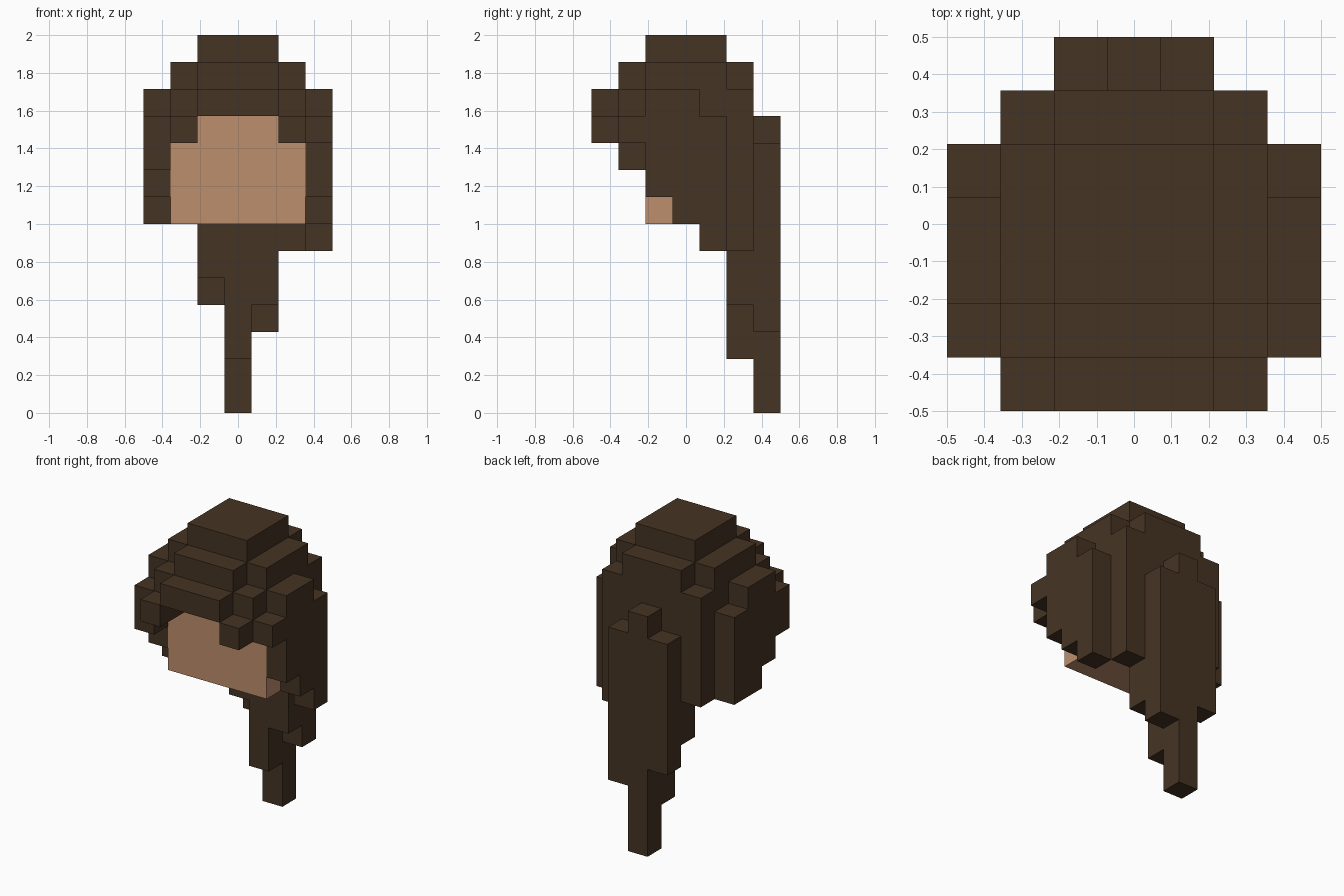
import bpy, bmesh
from mathutils import Vector

cube = bpy.data.objects.get("Cube")
if cube:
    bpy.data.objects.remove(cube, do_unlink=True)

U = 1 / 7  # edge length of one block


def material(name, rgb):
    m = bpy.data.materials.new(name)
    m.use_nodes = True
    m.diffuse_color = (*rgb, 1)
    bsdf = m.node_tree.nodes["Principled BSDF"]
    bsdf.inputs["Base Color"].default_value = (*rgb, 1)
    bsdf.inputs["Roughness"].default_value = 0.9
    return m


def blocks(name, mat, boxes):
    """Union of block boxes (x0, x1, y0, y1, z0, z1) as one outer skin."""
    cells = {(x, y, z) for a, b, c, d, e, f in boxes
             for x in range(a, b) for y in range(c, d) for z in range(e, f)}
    bm = bmesh.new()
    verts = {}

    def vert(p):
        if p not in verts:
            verts[p] = bm.verts.new(((p[0] - 3.5) * U, (p[1] - 3.5) * U, p[2] * U))
        return verts[p]

    for cell in sorted(cells):
        for axis in range(3):
            for side in (0, 1):
                near = list(cell)
                near[axis] += 2 * side - 1
                if tuple(near) in cells:
                    continue
                u, v = (axis + 1) % 3, (axis + 2) % 3
                loop = []
                for du, dv in ((0, 0), (1, 0), (1, 1), (0, 1)):
                    p = list(cell)
                    p[axis] += side
                    p[u] += du
                    p[v] += dv
                    loop.append(vert(tuple(p)))
                bm.faces.new(loop if side else loop[::-1])
    # Merge flat areas into large faces
    bmesh.ops.dissolve_limit(bm, angle_limit=0.01, verts=bm.verts[:], edges=bm.edges[:])
    me = bpy.data.meshes.new(name)
    bm.to_mesh(me)
    bm.free()
    me.materials.append(mat)
    ob = bpy.data.objects.new(name, me)
    bpy.context.collection.objects.link(ob)
    return ob


hair_brown = material("dark brown hair", (0.060, 0.034, 0.017))
skin_tan = material("tan skin", (0.515, 0.271, 0.153))

# Head with the face at the front
blocks("head", skin_tan, [(1, 6, 2, 5, 7, 10), (2, 5, 2, 5, 10, 11)])

# Hair: stepped crown
crown = [(2, 5, 2, 5, 13, 14),
         (1, 6, 2, 5, 12, 13), (2, 5, 1, 6, 12, 13),
         (1, 6, 1, 6, 11, 12), (0, 7, 2, 4, 11, 12), (2, 5, 0, 1, 11, 12)]
# Fringe corners and temples, the same on both sides
fringe = [(x, x + 1, y0, y1, 10, 11) for x in (1, 5) for y0, y1 in ((0, 2), (2, 5))]
# Side locks, uneven lengths: (x, y, bottom)
locks = [(6, 1, 10), (6, 2, 8), (6, 3, 7), (6, 4, 6),
         (0, 1, 9), (0, 2, 8), (0, 3, 7), (0, 4, 7)]
# Back locks, column by column
locks += [(1, 5, 7), (2, 5, 5), (3, 5, 2), (4, 5, 4), (5, 5, 6)]
blocks("hair", hair_brown,
       crown + fringe + [(x, x + 1, y, y + 1, z, 11) for x, y, z in locks])

# Ponytail hanging behind
blocks("ponytail", hair_brown,
       [(2, 3, 6, 7, 4, 10), (3, 4, 6, 7, 0, 11), (4, 5, 6, 7, 3, 10)])
